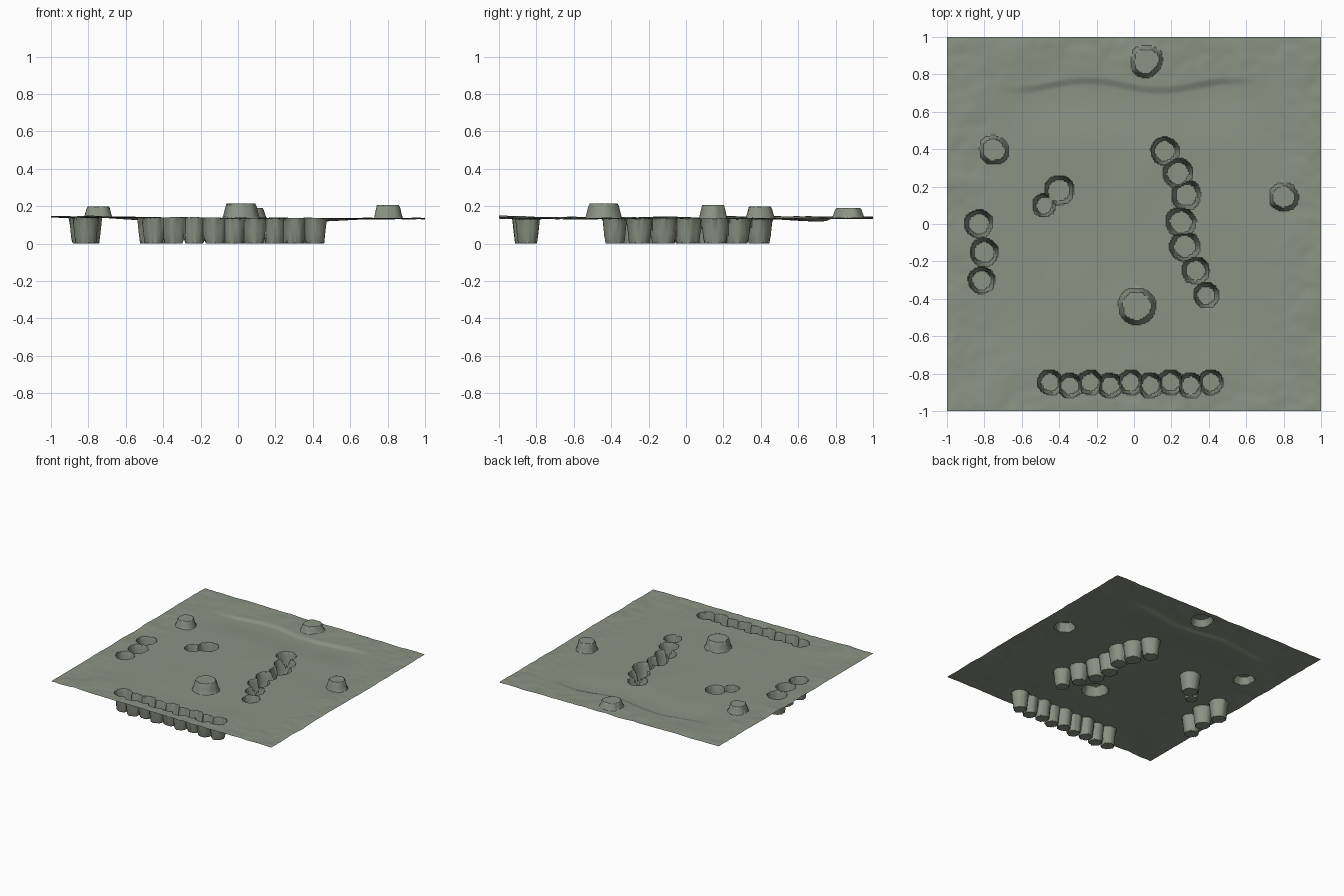
import bpy, bmesh, math
from mathutils import Vector, noise

if "Cube" in bpy.data.objects:
    bpy.data.objects.remove(bpy.data.objects["Cube"])

# Sunken shafts: x, y, rim radius (floor at z = 0)
pits = [(.165, .39, .072), (.235, .27, .076), (.28, .155, .076), (.25, .01, .077),
        (.27, -.12, .077), (.33, -.25, .07), (.385, -.38, .064),      # winding channel
        (-.83, 0, .072), (-.80, -.15, .072), (-.815, -.30, .068),     # west group
        (-.40, .18, .077), (-.48, .10, .06)]                          # small pond
for i in range(9):                                                    # front trench
    pits.append((-.45 + .1075 * i, -.855 + .008 * math.cos(i * math.pi), .064))

# Raised flat-topped mounds: x, y, base radius, top height
mounds = [(.065, .87, .085, .19), (-.75, .395, .076, .197),
          (.80, .145, .076, .205), (.015, -.44, .097, .213)]


def smooth(t):
    t = max(0, min(1, t))
    return t * t * (3 - 2 * t)


def wobble(x, y, cx, cy, amount):
    a = math.atan2(y - cy, x - cx)
    return 1 + amount * noise.noise(Vector((math.cos(a) * 1.3 + cx * 9, math.sin(a) * 1.3 + cy * 9, 2)))


def ground(x, y):
    # gentle tilt, rough border, soft swirls
    z = .134 - .005 * x
    edge = smooth((max(abs(x), abs(y)) - .6) / .4)
    warp = Vector((x, y, 0)) * 1.5
    w = noise.noise(warp) * .8
    z += .005 * noise.noise(Vector((x * 2 + w, y * 2 - w, 4)))
    z += edge * (.004 + .006 * noise.noise(Vector((x * 6, y * 6, 7)))
                 + .003 * noise.noise(Vector((x * 16, y * 16, 9))))
    # hollow behind the centre, with a winding bank at its far side
    bank = .735 + .025 * math.sin(x * 8 + 3.6)
    span = smooth((.75 - abs(x + .02)) / .3)
    d = y - bank
    hollow = smooth((d + .35) / .3) * (1 - smooth((d + .02) / .05))
    z -= .012 * span * hollow
    return z


def height(x, y):
    z = ground(x, y)
    for cx, cy, r, top in mounds:
        d = math.hypot(x - cx, y - cy)
        if d < r * 1.2:
            t = (r * wobble(x, y, cx, cy, .12) - d) / (r * .2)
            z = max(z, z + (top - z) * max(0, min(1, t)))
    base = z
    for cx, cy, r in pits:
        d = math.hypot(x - cx, y - cy)
        if d < r * 1.2:
            t = (r * wobble(x, y, cx, cy, .08) - d) / (r * .2)
            z = min(z, base * (1 - max(0, min(1, t))))
    return z


# Terrain sheet
bm = bmesh.new()
bmesh.ops.create_grid(bm, x_segments=256, y_segments=256, size=1)
for v in bm.verts:
    v.co.z = height(v.co.x, v.co.y)
mesh = bpy.data.meshes.new("terrain")
bm.to_mesh(mesh)
bm.free()
terrain = bpy.data.objects.new("terrain", mesh)
bpy.context.collection.objects.link(terrain)

mat = bpy.data.materials.new("grey_green_ground")
mat.diffuse_color = (.26, .29, .23, 1)
mat.use_nodes = True
mat.node_tree.nodes["Principled BSDF"].inputs["Base Color"].default_value = mat.diffuse_color
mesh.materials.append(mat)

bpy.context.view_layer.objects.active = terrain
terrain.select_set(True)
bpy.ops.object.shade_smooth_by_angle(angle=math.radians(35))
